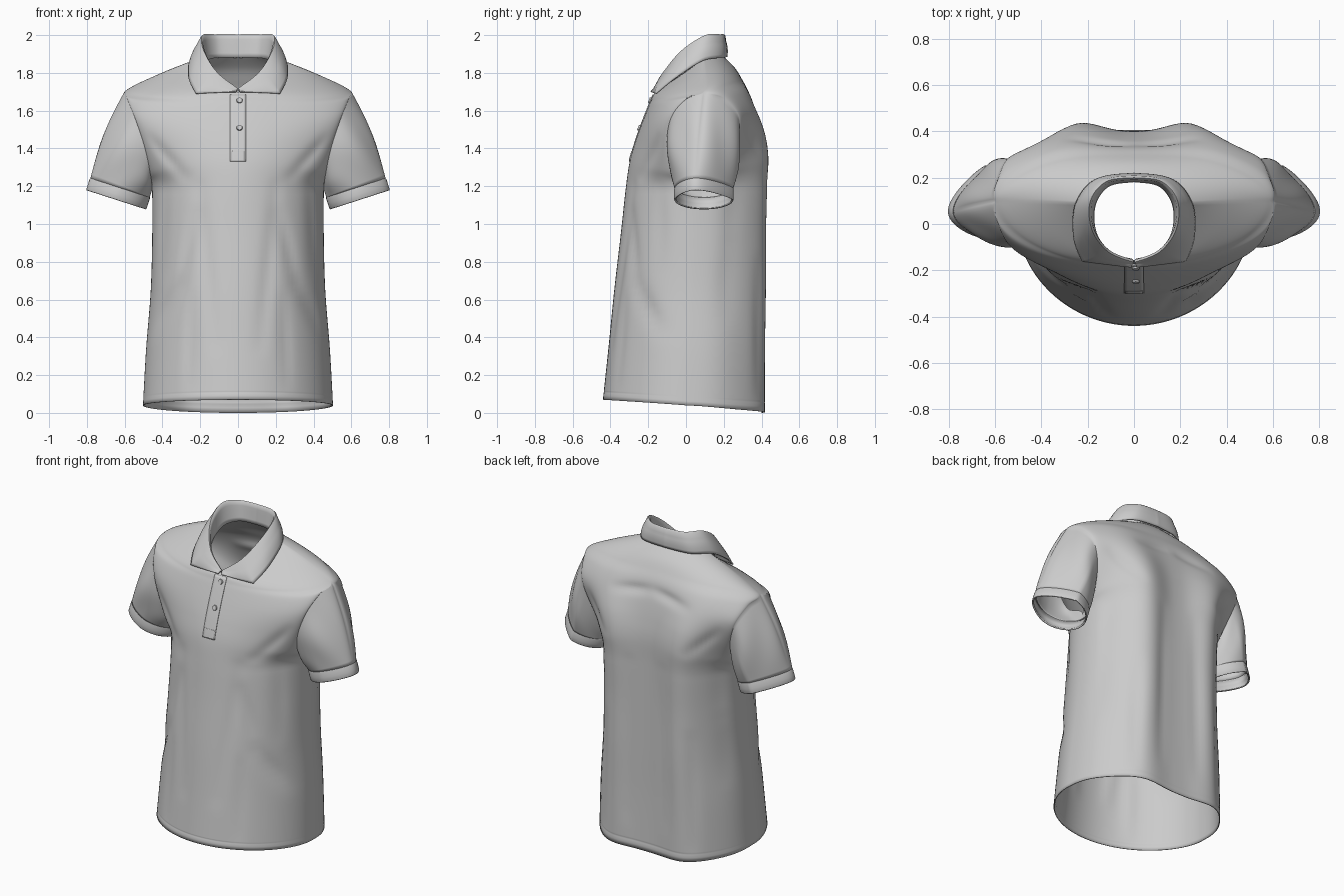
import bpy, bmesh
from math import sin, cos, pi, exp, radians
from mathutils import Vector
from mathutils.bvhtree import BVHTree

if "Cube" in bpy.data.objects:
    bpy.data.objects.remove(bpy.data.objects["Cube"])


def make(name, bm, thick=0, offset=-1.0, angle=50):
    bmesh.ops.remove_doubles(bm, verts=bm.verts, dist=1e-4)
    bmesh.ops.recalc_face_normals(bm, faces=bm.faces)
    me = bpy.data.meshes.new(name)
    bm.to_mesh(me)
    ob = bpy.data.objects.new(name, me)
    bpy.context.collection.objects.link(ob)
    bpy.ops.object.select_all(action='DESELECT')
    ob.select_set(True)
    bpy.context.view_layer.objects.active = ob
    bpy.ops.object.shade_smooth_by_angle(angle=radians(angle))
    if thick:
        m = ob.modifiers.new("cloth", 'SOLIDIFY')
        m.thickness, m.offset = thick, offset
    return ob


def grid(bm, rows, closed=False):
    """Skin a list of equal-length point rows."""
    vs = [[bm.verts.new(p) for p in r] for r in rows]
    n = len(rows[0])
    for a, b in zip(vs, vs[1:]):
        for j in range(n if closed else n - 1):
            k = (j + 1) % n
            bm.faces.new((a[j], a[k], b[k], b[j]))


def spline(keys, v):
    """Smooth curve through the keys; v counts keys."""
    n = len(keys)
    i = max(0, min(int(v), n - 2))
    f = v - i
    a, b, c, d = [Vector(keys[max(0, min(n - 1, i + j))]) for j in (-1, 0, 1, 2)]
    return b + (c - a) * (f / 2) + (a * 2 - b * 5 + c * 4 - d) * (f * f / 2) \
        + (b * 3 - a - c * 3 + d) * (f ** 3 / 2)


# Panel rows, hem to neck: centre y, centre z, edge x, edge y, edge z, roundness, blade bulge
EDGE = [(.503, .04), (.487, .33), (.462, .65), (.454, .95), (.455, 1.18), (.465, 1.27),
        (.495, 1.41), (.545, 1.56), (.585, 1.66), (.597, 1.70), (.42, 1.79), (.20, 1.88)]
FRONT = [(-.44, .07, .0, 1.1, 0), (-.41, .35, .02, 1.1, 0), (-.38, .65, .04, 1.05, 0),
         (-.345, .95, .06, 1, 0), (-.32, 1.18, .08, 1, 0), (-.30, 1.32, -.05, 1.2, 0),
         (-.27, 1.43, -.10, 1.4, 0), (-.235, 1.53, -.08, 1.4, 0), (-.20, 1.62, .0, 1.25, 0),
         (-.185, 1.655, .10, 1.1, 0), (-.175, 1.68, .10, 1.0, 0), (-.16, 1.70, .09, 1.1, 0)]
BACK = [(.405, .0, .0, .72, .05), (.40, .35, .02, .72, .055), (.40, .65, .04, .75, .06),
        (.40, .95, .06, .78, .06), (.40, 1.2, .08, .8, .065), (.40, 1.36, .18, .9, .065),
        (.385, 1.48, .26, 1.1, .055), (.36, 1.60, .28, 1.2, .03), (.33, 1.70, .20, 1.2, .02),
        (.30, 1.76, .10, 1.1, .01), (.26, 1.825, .10, 1.0, 0), (.195, 1.89, .09, 1, 0)]
# Soft folds: x0, z0, x1, z1, width, depth (mirrored)
FRONT_FOLDS = [(.20, 1.2, .12, .35, .035, .010), (.22, 1.05, .31, .68, .035, .014),
               (.31, .68, .45, .42, .035, .02), (.46, 1.45, .28, 1.25, .03, .012),
               (.24, .6, .26, .15, .03, .008), (.38, 1.2, .41, .75, .03, .014)]
BACK_FOLDS = [(.41, 1.2, .42, .9, .03, .014), (.42, .9, .45, .5, .03, .018),
              (.12, 1.2, .14, .2, .04, .008), (.0, 1.66, .25, 1.62, .03, .012),
              (.45, 1.5, .3, 1.35, .03, .012), (.30, .8, .32, .1, .03, .010)]


def fold(folds, x, z):
    total = 0
    for x0, z0, x1, z1, w, d in folds:
        a, e = Vector((x0, z0)), Vector((x1 - x0, z1 - z0))
        q = Vector((abs(x), z)) - a
        k = max(0, min(1, q.dot(e) / e.dot(e)))
        total += d * exp(-((q - e * k).length / w) ** 2) * (.4 + .6 * sin(pi * k))
    return total


def panel(keys, folds, u, v):
    rows = [(c[0], c[1], e[0], c[2], e[1], c[3], c[4]) for c, e in zip(keys, EDGE)]
    cy, cz, ex, ey, ez, b, h = spline(rows, v)
    lo, hi = (0, 5) if v <= 4 else (4, 10) if v <= 9 else (9, 12)
    ey = spline(rows[lo:hi], v - lo)[3]          # seams shared by both panels
    t = u * pi / 2
    c = max(0.0, cos(t))
    if abs(u) == 1:
        c = 0.0
    x, z = ex * sin(t), ez + (cz - ez) * c
    y = ey + (cy - ey) * c ** b + h * sin(pi * abs(sin(t)) ** 1.2) ** 2
    d = fold(folds, x, z) * min(1, 2 * c) + (.0015 if abs(v - .21) < .004 else 0) * c
    return Vector((x, y - d if keys is BACK else y + d, z))


# Shirt body: front and back panels with sleeves joined on
bm = bmesh.new()
COLS = 28
vs = sorted([i / 8 for i in range(89)] + [.195, .21, .225])
for keys, folds in ((FRONT, FRONT_FOLDS), (BACK, BACK_FOLDS)):
    grid(bm, [[panel(keys, folds, j / COLS, v) for j in range(-COLS, COLS + 1)] for v in vs])

axis = Vector((.307, 0, -.952))                  # sleeve direction
across = Vector((.952, 0, .307))
cuff_centre = Vector((.645, .095, 1.128))


def cuff_point(phi, back, r=1.0):
    outer = max(0, cos(phi))                     # cuff narrows toward its outer edge
    return cuff_centre - axis * back + across * (.165 * r * cos(phi)) \
        + Vector((0, -.155 * r * sin(phi) * (1 - .35 * outer) - .04 * outer, 0))


for side in (1, -1):
    hole = [panel(FRONT, FRONT_FOLDS, 1, 4 + i / 8) for i in range(41)]
    hole += [panel(BACK, BACK_FOLDS, 1, 9 - i / 8) for i in range(1, 40)]
    rings = []
    for k in range(21):
        t = k / 20
        ring = []
        for i, p in enumerate(hole):
            phi = pi - pi * i / 40
            out = across * cos(phi) + Vector((0, -sin(phi), 0))
            puff = .018 * (.5 + .5 * cos(phi)) + .007 * abs(sin(phi))
            puff += .008 * sin(5 * phi + 4 * t) * (.6 + .4 * cos(phi)) * abs(sin(phi))
            q = p.lerp(cuff_point(phi, .065), t) + out * puff * sin(pi * t)
            ring.append((q.x * side, q.y, q.z))
        rings.append(ring)
    grid(bm, rings, True)
    # Sleeve cuff band
    cb = bmesh.new()
    band = []
    for back, r in ((.066, .97), (.068, 1.0), (.060, 1.015), (.03, 1.015), (.004, 1.015), (0, 1.0)):
        pts = [cuff_point(2 * pi * i / 80, back, r) for i in range(80)]
        band.append([(p.x * side, p.y, p.z) for p in pts])
    grid(cb, band, True)
    make("sleeve_cuff_" + ("left" if side > 0 else "right"), cb, .01)
tree = BVHTree.FromBMesh(bm)
make("shirt_body", bm, .006)

# Collar, back to front: stand base, fold line, outer edge
BASE = [(0, .185, 1.88), (.11, .165, 1.88), (.17, .08, 1.86), (.165, -.04, 1.79),
        (.10, -.125, 1.71), (.008, -.155, 1.685)]
TOP = [(0, .195, 2.0), (.115, .18, 2.0), (.183, .10, 1.995), (.178, -.02, 1.915),
       (.11, -.115, 1.80), (.004, -.16, 1.715)]
OUT = [(0, .215, 1.885), (.165, .19, 1.88), (.25, .085, 1.862), (.258, -.06, 1.77),
       (.222, -.16, 1.69), (.012, -.185, 1.70)]


def collar_row(v):
    a = abs(v)
    base, top = spline(BASE, a), spline(TOP, a)
    out = spline(OUT[:5], a) if a <= 4 else Vector(OUT[4]).lerp(Vector(OUT[5]), a - 4)
    away = Vector((top.x, top.y - .04, 0)).normalized()
    size = min(1, (out - top).length / .12)
    pts = [base.lerp(top, k / 5) for k in range(5)]
    pts += [top - Vector((0, 0, .006)), top + away * .005, top + away * .01 - Vector((0, 0, .006))]
    pts += [top.lerp(out, k / 7) + away * (.010 * size * sin(pi * k / 7)) for k in range(2, 8)]
    return [(p.x * (1 if v >= 0 else -1), p.y, p.z) for p in pts]


cb = bmesh.new()
grid(cb, [collar_row(i / 10) for i in range(-50, 51)])
make("collar", cb, .009, 0)


def chest(x, z):
    return tree.ray_cast(Vector((x, -1, z)), Vector((0, 1, 0)))[0].y


# Button placket with a stitched box at its foot
def strip(name, x0, x1, z0, z1, lift):
    sb = bmesh.new()
    grid(sb, [[(x0 + (x1 - x0) * j / 6, chest(x0 + (x1 - x0) * j / 6, z0 + (z1 - z0) * i / 24) - lift,
                z0 + (z1 - z0) * i / 24) for j in range(7)] for i in range(25)])
    make(name, sb, .006, 0)


strip("placket", -.042, .042, 1.33, 1.685, .001)
strip("placket_foot", -.036, .036, 1.335, 1.385, .003)

# Buttons
for i, z in enumerate((1.655, 1.51)):
    bb = bmesh.new()
    bmesh.ops.create_cone(bb, cap_ends=True, segments=24, radius1=.017, radius2=.014, depth=.01)
    ob = make("button_%d" % (i + 1), bb, angle=30)
    ob.location = (.008, chest(.008, z) - .007, z)
    ob.rotation_euler = (radians(70), 0, 0)
